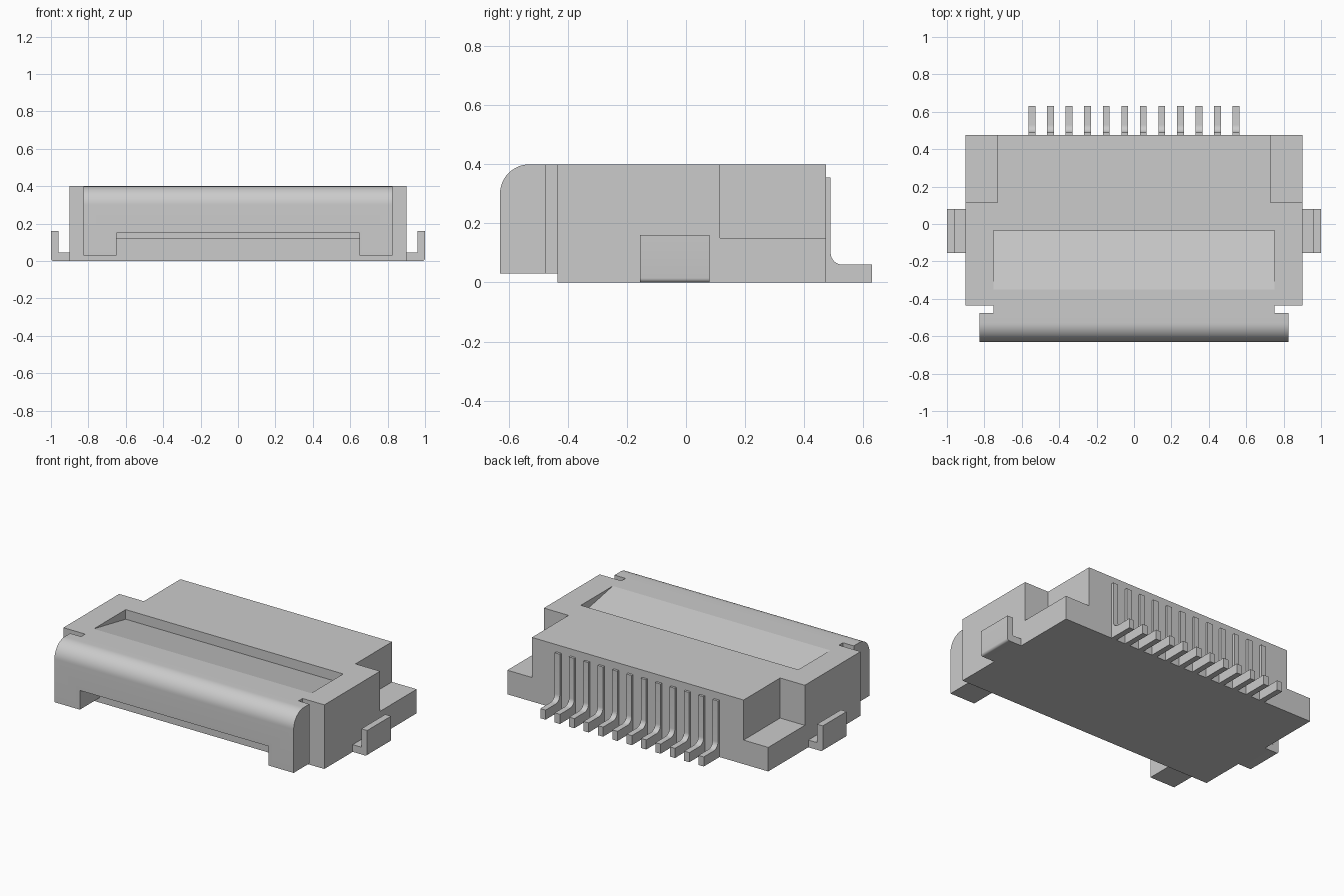
import bpy, bmesh, math
from mathutils import Vector

if "Cube" in bpy.data.objects:
    bpy.data.objects.remove(bpy.data.objects["Cube"])


def prism(name, profile, a, b, axis='x'):
    """Extrude a closed profile from a to b. axis x: (y,z) points; axis y: (x,z) points."""
    place = (lambda p, t: Vector((t, p[0], p[1]))) if axis == 'x' else (lambda p, t: Vector((p[0], t, p[1])))
    bm = bmesh.new()
    ends = [[bm.verts.new(place(p, t)) for p in profile] for t in (a, b)]
    n = len(profile)
    for ring in ends:
        bm.faces.new(ring)
    for i in range(n):
        j = (i + 1) % n
        bm.faces.new((ends[0][i], ends[0][j], ends[1][j], ends[1][i]))
    bmesh.ops.recalc_face_normals(bm, faces=bm.faces)
    mesh = bpy.data.meshes.new(name)
    bm.to_mesh(mesh)
    bm.free()
    obj = bpy.data.objects.new(name, mesh)
    bpy.context.collection.objects.link(obj)
    return obj


def box(name, x0, x1, y0, y1, z0, z1):
    return prism(name, [(y0, z0), (y1, z0), (y1, z1), (y0, z1)], x0, x1)


def arc(cx, cy, r, start, end, steps=8):
    angles = [math.radians(start + (end - start) * i / steps) for i in range(steps + 1)]
    return [(cx + r * math.cos(t), cy + r * math.sin(t)) for t in angles]


def activate(obj):
    bpy.ops.object.select_all(action='DESELECT')
    obj.select_set(True)
    bpy.context.view_layer.objects.active = obj


def cut(obj, cutters):
    activate(obj)
    for c in cutters:
        mod = obj.modifiers.new("cut", 'BOOLEAN')
        mod.operation, mod.solver, mod.object = 'DIFFERENCE', 'EXACT', c
        bpy.ops.object.modifier_apply(modifier=mod.name)
        bpy.data.objects.remove(c)


def smooth(obj):
    activate(obj)
    bpy.ops.object.shade_smooth_by_angle(angle=math.radians(30))


# Housing: stepped rear corners, sloped top recess, cable slot at the front
housing = box("housing", -0.9, 0.9, -0.435, 0.475, 0, 0.4)
cutters = [box("corner_cutter", min(s * 0.73, s * 1.1), max(s * 0.73, s * 1.1), 0.115, 0.6, 0.15, 0.5)
           for s in (-1, 1)]
cutters.append(prism("recess_cutter", [(-0.35, 0.4), (-0.035, 0.34), (-0.035, 0.5), (-0.35, 0.5)], -0.75, 0.75))
cutters.append(box("slot_cutter", -0.65, 0.65, -0.5, -0.1, 0.12, 0.15))
cut(housing, cutters)

# Front latch bar with rounded upper edge, notched for the cable
latch = prism("latch_bar", [(-0.475, 0.03), (-0.475, 0.4)] + arc(-0.53, 0.3, 0.1, 90, 180, 14)
              + [(-0.63, 0.03)], -0.825, 0.825)
cut(latch, [box("latch_notch_cutter", -0.65, 0.65, -0.8, -0.4, -0.1, 0.15)])
smooth(latch)

# Narrow neck joining latch and housing
neck = box("latch_neck", -0.75, 0.75, -0.475, -0.435, 0.03, 0.4)
cut(neck, [box("neck_notch_cutter", -0.65, 0.65, -0.8, -0.2, -0.1, 0.15)])

# L-shaped side mounting tabs
for side, s in (("left", -1), ("right", 1)):
    outline = [(0.9, 0)] + arc(0.985, 0.015, 0.015, -90, 0, 5) \
        + [(1.0, 0.16), (0.96, 0.16), (0.96, 0.045), (0.9, 0.045)]
    smooth(prism(side + "_mounting_tab", [(s * x, z) for x, z in outline], -0.155, 0.08, 'y'))

# Row of twelve bent contact pins at the rear
pin_profile = [(0.475, 0), (0.63, 0), (0.63, 0.06)] + arc(0.53, 0.1, 0.04, 270, 180) \
    + [(0.49, 0.355), (0.475, 0.355)]
for i in range(12):
    x = (i - 5.5) * 0.0992
    smooth(prism(f"contact_pin_{i + 1}", pin_profile, x - 0.018, x + 0.018))
